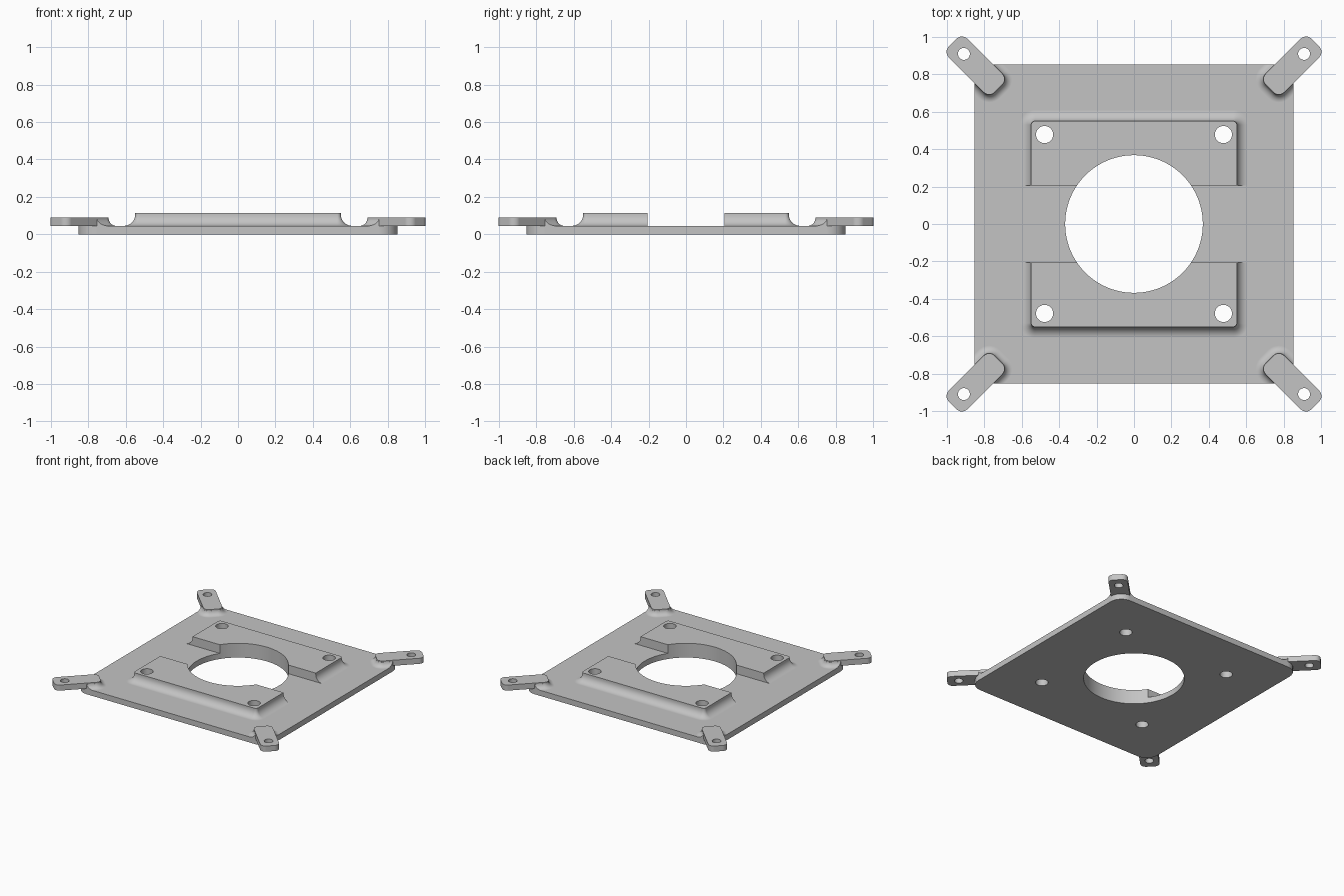
import bpy, bmesh, math
from mathutils import Matrix

cube = bpy.data.objects.get("Cube")
if cube:
    bpy.data.objects.remove(cube, do_unlink=True)

PLATE_TOP, ARM_TOP, PAD_TOP = 0.045, 0.09, 0.115
ARM_HALF, ARM_IN, ARM_OUT = 0.07, 1.025, 1.371
ARM_LEN, ARM_MID = (ARM_OUT - ARM_IN) / 2, (ARM_OUT + ARM_IN) / 2

grey = bpy.data.materials.new("light grey")
grey.use_nodes = True
grey.diffuse_color = (0.55, 0.55, 0.55, 1)
grey.node_tree.nodes["Principled BSDF"].inputs["Base Color"].default_value = (0.55, 0.55, 0.55, 1)


def rounded_rect(hx, hy, r, seg=8):
    """Outline points of a rectangle with rounded corners."""
    pts = []
    for q, (sx, sy) in enumerate([(1, 1), (-1, 1), (-1, -1), (1, -1)]):
        for i in range(seg + 1):
            a = math.pi / 2 * (q + i / seg)
            pts.append((sx * (hx - r) + r * math.cos(a), sy * (hy - r) + r * math.sin(a)))
    return pts


def loft(name, hx, hy, r, levels, matrix=Matrix()):
    """Stack rounded rectangles, each level being (outward offset, height)."""
    bm = bmesh.new()
    rings = [[bm.verts.new((x, y, z)) for x, y in rounded_rect(hx + o, hy + o, r + o)]
             for o, z in levels]
    n = len(rings[0])
    for low, high in zip(rings, rings[1:]):
        for i in range(n):
            j = (i + 1) % n
            bm.faces.new((low[i], low[j], high[j], high[i]))
    bm.faces.new(rings[0][::-1])
    bm.faces.new(rings[-1])
    bm.transform(matrix)
    mesh = bpy.data.meshes.new(name)
    bm.to_mesh(mesh)
    bm.free()
    mesh.materials.append(grey)
    ob = bpy.data.objects.new(name, mesh)
    bpy.context.collection.objects.link(ob)
    return ob


def fillet_levels(r, end_angle):
    """Concave quarter round that rises from the plate to a wall."""
    levels = [(r, 0.02)]
    for i in range(9):
        a = math.radians(end_angle) * i / 8
        levels.append((r * (1 - math.sin(a)), PLATE_TOP + r * (1 - math.cos(a))))
    return levels


def drill(x, y, r, sides):
    bpy.ops.mesh.primitive_cylinder_add(vertices=sides, radius=r, depth=1, location=(x, y, 0))
    return bpy.context.object


def combine(ob, other, operation):
    """Apply a boolean and remove the helper."""
    other.hide_render = True
    bpy.context.view_layer.update()
    mod = ob.modifiers.new("combine", 'BOOLEAN')
    mod.object, mod.operation, mod.solver = other, operation, 'EXACT'
    bpy.ops.object.select_all(action='DESELECT')
    bpy.context.view_layer.objects.active = ob
    ob.select_set(True)
    bpy.ops.object.modifier_apply(modifier=mod.name)
    bpy.data.objects.remove(other, do_unlink=True)


def finish(ob):
    bpy.ops.object.select_all(action='DESELECT')
    bpy.context.view_layer.objects.active = ob
    ob.select_set(True)
    bpy.ops.object.shade_smooth_by_angle(angle=math.radians(30))
    weighted = ob.modifiers.new("even shading", 'WEIGHTED_NORMAL')
    weighted.keep_sharp = True


def arm_matrix(k):
    return Matrix.Rotation(math.pi / 4 + k * math.pi / 2, 4, 'Z') @ Matrix.Translation((ARM_MID, 0, 0))


# Raised mounting pads with a filleted foot, split by a straight channel
pads = loft("pads", 0.55, 0.55, 0.02, fillet_levels(0.06, 90) + [(0, PAD_TOP)])
combine(pads, loft("channel", 0.9, 0.205, 0.01, [(0, -1), (0, 1)]), 'DIFFERENCE')

# Base plate: oversized slab plus pads and arm fillets, trimmed to its outline
plate = loft("base_plate", 0.95, 0.95, 0.1, [(0, 0), (0, PLATE_TOP)])
combine(plate, pads, 'UNION')
for k in range(4):
    foot = loft("arm_foot", ARM_LEN, ARM_HALF, 0.04, fillet_levels(0.042, 80), arm_matrix(k))
    combine(plate, foot, 'UNION')
combine(plate, loft("outline", 0.853, 0.853, 0.1, [(0, -0.3), (0, 0.3)]), 'INTERSECT')

# Central opening and pad screw holes
combine(plate, drill(0, 0, 0.368, 96), 'DIFFERENCE')
for sx in (-1, 1):
    for sy in (-1, 1):
        combine(plate, drill(sx * 0.478, sy * 0.478, 0.046, 32), 'DIFFERENCE')
finish(plate)

# Diagonal corner arms with screw holes
for k, side in enumerate(["back_left", "back_right", "front_right", "front_left"]):
    arm = loft(side + "_arm", ARM_LEN, ARM_HALF, 0.04,
               [(0, PLATE_TOP), (0, ARM_TOP)], arm_matrix(k))
    angle = math.pi / 4 + k * math.pi / 2
    combine(arm, drill(1.286 * math.cos(angle), 1.286 * math.sin(angle), 0.032, 32), 'DIFFERENCE')
    finish(arm)
